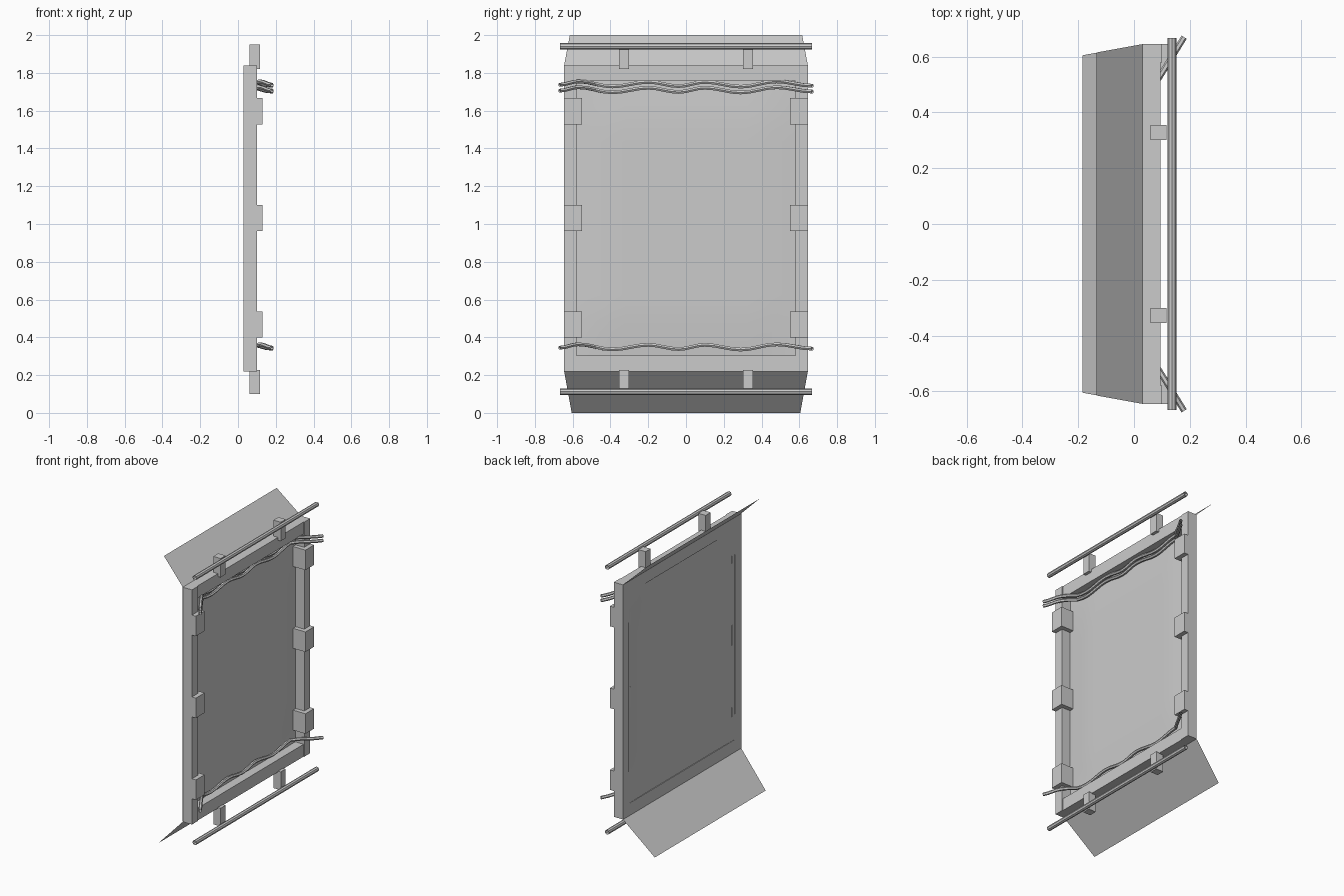
import bpy, bmesh, math

if "Cube" in bpy.data.objects:
    bpy.data.objects.remove(bpy.data.objects["Cube"])


def mesh_object(name, bm):
    bmesh.ops.recalc_face_normals(bm, faces=bm.faces)
    me = bpy.data.meshes.new(name)
    bm.to_mesh(me)
    bm.free()
    ob = bpy.data.objects.new(name, me)
    bpy.context.collection.objects.link(ob)
    return ob


def box(name, x, y, z):
    bm = bmesh.new()
    bmesh.ops.create_cube(bm, size=1)
    for v in bm.verts:
        for i, (a, b) in enumerate((x, y, z)):
            v.co[i] = a if v.co[i] < 0 else b
    return mesh_object(name, bm)


def tube(name, pts, r, sides=8):
    # open-ended tube swept along a path that runs mainly in y
    bm = bmesh.new()
    rings = []
    for i, p in enumerate(pts):
        a, b = pts[max(i - 1, 0)], pts[min(i + 1, len(pts) - 1)]
        tx, ty = b[0] - a[0], b[1] - a[1]
        n = math.hypot(tx, ty)
        side = (ty / n, -tx / n)
        ring = []
        for k in range(sides):
            t = 2 * math.pi * k / sides
            c, s = r * math.cos(t), r * math.sin(t)
            ring.append(bm.verts.new((p[0] + side[0] * c, p[1] + side[1] * c, p[2] + s)))
        rings.append(ring)
    for r0, r1 in zip(rings, rings[1:]):
        for k in range(sides):
            j = (k + 1) % sides
            bm.faces.new((r0[k], r0[j], r1[j], r1[k]))
    return mesh_object(name, bm)


# Frame: two posts and two rails
for s, side in ((-1, "left"), (1, "right")):
    box(side + "_post", (0.03, 0.10), sorted((s * 0.58, s * 0.645)), (0.22, 1.84))
    # Clamp blocks on each post
    for i, z in enumerate((0.467, 1.032, 1.597)):
        box(f"{side}_block_{i}", (0.035, 0.13), sorted((s * 0.55, s * 0.645)), (z - 0.069, z + 0.069))
box("bottom_rail", (0.03, 0.095), (-0.58, 0.58), (0.22, 0.305))
box("top_rail", (0.03, 0.095), (-0.58, 0.58), (1.756, 1.84))

# Stretched sheet behind the frame, slightly bowed inside it
bm = bmesh.new()
bmesh.ops.create_grid(bm, x_segments=20, y_segments=24, size=1)
for v in bm.verts:
    u, w = v.co.x, v.co.y
    bow = 0.018 * min(1, (1 - u * u) * 1.6) * min(1, (1 - w * w) * 1.6)
    v.co = (0.029 + bow, u * 0.645, 1.03 + w * 0.81)
sheet = mesh_object("sheet", bm)
for p in sheet.data.polygons:
    p.use_smooth = True

# Angled flaps above and below
for name, z0, x1, z1, w in (("top_flap", 1.84, -0.135, 2.0, 0.615), ("bottom_flap", 0.22, -0.185, 0.0, 0.605)):
    bm = bmesh.new()
    bm.faces.new([bm.verts.new(c) for c in
                  ((0.03, -0.645, z0), (0.03, 0.645, z0), (x1, w, z1), (x1, -w, z1))])
    mesh_object(name, bm)

# Rods carried on pegs
for name, zr, zp in (("top", 1.941, (1.82, 1.95)), ("bottom", 0.112, (0.10, 0.226))):
    tube(name + "_rod", [(0.136, -0.668, zr), (0.136, 0.668, zr)], 0.016)
    for s in (-1, 1):
        box(f"{name}_peg_{s}", (0.06, 0.116), (s * 0.328 - 0.027, s * 0.328 + 0.027), zp)

# Wavy ropes whose ends swing forward past the posts
WAVE = [(-0.67, -0.005), (-0.57, 0.013), (-0.39, -0.014), (-0.2, 0.01), (-0.04, -0.012),
        (0.1, 0.01), (0.29, -0.015), (0.48, 0.013), (0.67, -0.01)]


def rope_point(y, dz, z):
    return (0.062 + max(0, abs(y) - 0.48) * 0.62, y, z + dz)


for name, z in (("bottom_rope", 0.35), ("top_rope_low", 1.711), ("top_rope_high", 1.742)):
    pts = []
    for (y0, d0), (y1, d1) in zip(WAVE, WAVE[1:]):
        for k in range(4):
            t = k / 4
            e = (1 - math.cos(math.pi * t)) / 2
            pts.append(rope_point(y0 + (y1 - y0) * t, d0 + (d1 - d0) * e, z))
    pts.append(rope_point(*WAVE[-1], z))
    tube(name, pts, 0.011, 6)
